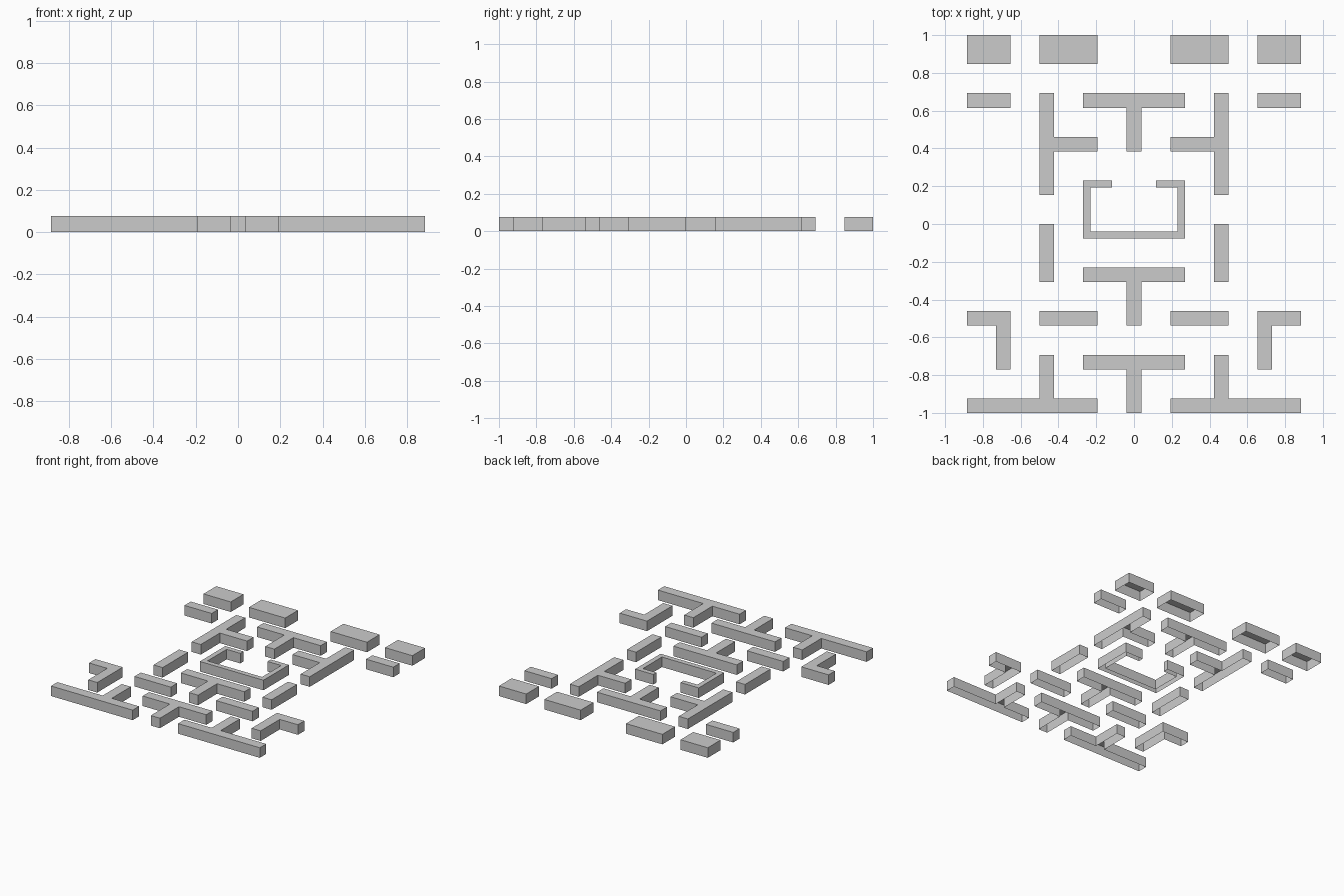
import bpy

if "Cube" in bpy.data.objects:
    bpy.data.objects.remove(bpy.data.objects["Cube"])

U = 1 / 13          # one maze cell; all plans below are in cells
HEIGHT = U


def wall(name, plan):
    """Raise a counter-clockwise plan into a wall with a top and an open underside."""
    n = len(plan)
    verts = [(x * U, y * U, z) for z in (0, HEIGHT) for x, y in plan]
    faces = [(i, (i + 1) % n, n + (i + 1) % n, n + i) for i in range(n)]
    faces.append(tuple(range(n, 2 * n)))
    mesh = bpy.data.meshes.new(name)
    mesh.from_pydata(verts, [], faces)
    mesh.update()
    obj = bpy.data.objects.new(name, mesh)
    bpy.context.collection.objects.link(obj)


def wall_pair(name, plan):
    """Right-hand wall plus its mirror image on the left."""
    wall(name + "_right", plan)
    wall(name + "_left", [(-x, y) for x, y in reversed(plan)])


def rect(x0, y0, x1, y1):
    return [(x0, y0), (x1, y0), (x1, y1), (x0, y1)]


# Straight blocks on both sides
wall_pair("back_inner_block", rect(2.5, 11, 6.5, 13))
wall_pair("back_outer_block", rect(8.5, 11, 11.5, 13))
wall_pair("back_outer_bar", rect(8.5, 8, 11.5, 9))
wall_pair("middle_side_bar", rect(5.5, -4, 6.5, 0))
wall_pair("front_inner_bar", rect(2.5, -7, 6.5, -6))

# Sideways T walls beside the centre
wall_pair("side_tee", [(5.5, 2), (6.5, 2), (6.5, 9), (5.5, 9),
                       (5.5, 6), (2.5, 6), (2.5, 5), (5.5, 5)])

# Corner hooks
wall_pair("front_hook", [(8.5, -10), (9.5, -10), (9.5, -7),
                         (11.5, -7), (11.5, -6), (8.5, -6)])

# Long front walls with an upright stem
wall_pair("front_long_tee", [(2.5, -13), (11.5, -13), (11.5, -12), (6.5, -12),
                             (6.5, -9), (5.5, -9), (5.5, -12), (2.5, -12)])

# Three T walls on the centre line
for label, top in (("back", 9), ("middle", -3), ("front", -9)):
    wall(label + "_centre_tee",
         [(-0.5, top - 4), (0.5, top - 4), (0.5, top - 1), (3.5, top - 1),
          (3.5, top), (-3.5, top), (-3.5, top - 1), (-0.5, top - 1)])

# Thin central pen with a gap at the back
half = [(3.5, -1), (3.5, 3), (1.5, 3), (1.5, 2.5), (3, 2.5), (3, -0.5)]
wall("centre_pen", half + [(-x, y) for x, y in reversed(half)])
